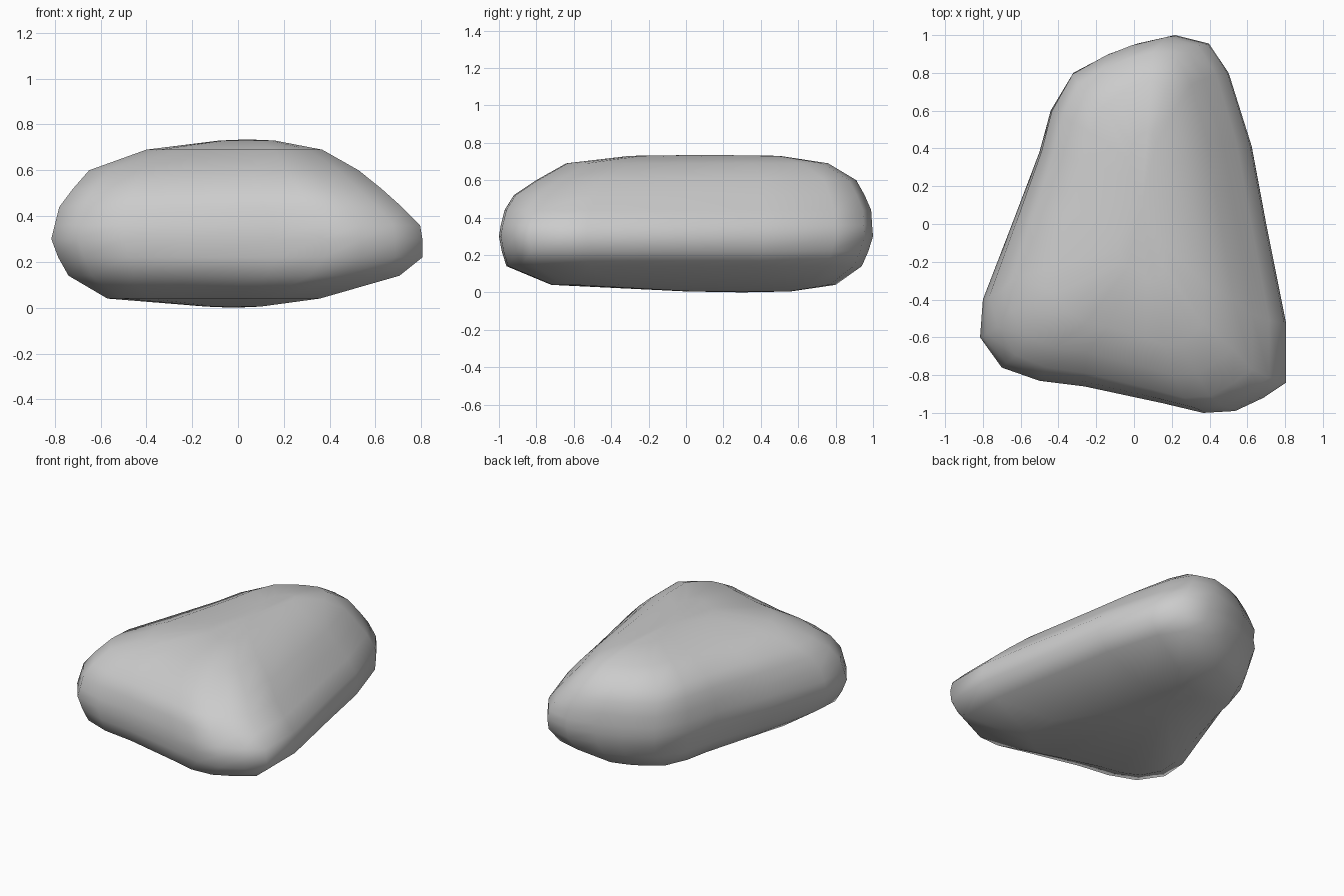
import bpy, bmesh

# Widest outline of the stone, seen from above
OUTLINE = [(0.22, 1.0), (0.02, 0.955), (-0.13, 0.9), (-0.32, 0.8), (-0.44, 0.6),
           (-0.5, 0.38), (-0.645, 0.0), (-0.8, -0.4), (-0.815, -0.6), (-0.7, -0.76),
           (-0.5, -0.83), (-0.26, -0.86), (0.16, -0.95), (0.37, -1.0), (0.54, -0.99),
           (0.69, -0.92), (0.81, -0.84), (0.81, -0.53), (0.7, 0.02), (0.625, 0.42),
           (0.505, 0.8), (0.4, 0.955)]

# Height, then the extents the outline is squeezed into: x min, x max, y min, y max
LAYERS = [(0.005, -0.14, 0.10, 0.0, 0.56),
          (0.04, -0.57, 0.36, -0.72, 0.80),
          (0.14, -0.74, 0.71, -0.96, 0.94),
          (0.22, -0.785, 0.81, -0.985, 0.975),
          (0.30, -0.815, 0.81, -1.0, 1.0),
          (0.36, -0.80, 0.80, -0.99, 0.995),
          (0.44, -0.78, 0.72, -0.97, 0.99),
          (0.52, -0.72, 0.63, -0.92, 0.955),
          (0.60, -0.65, 0.53, -0.80, 0.91),
          (0.69, -0.40, 0.37, -0.64, 0.76),
          (0.73, -0.08, 0.16, -0.30, 0.50)]


def fit(v, lo, hi, half):
    return lo + (v + half) / (2 * half) * (hi - lo)


# Stone body: stacked outlines joined by quads, closed with fans
bm = bmesh.new()
rings = [[bm.verts.new((fit(x, x0, x1, 0.815), fit(y, y0, y1, 1.0), z))
          for x, y in OUTLINE] for z, x0, x1, y0, y1 in LAYERS]
n = len(OUTLINE)
for a, b in zip(rings, rings[1:]):
    for i in range(n):
        j = (i + 1) % n
        bm.faces.new((a[i], a[j], b[j], b[i]))
bottom = bm.verts.new((-0.02, 0.3, 0.0))
top = bm.verts.new((0.04, 0.1, 0.735))
for i in range(n):
    j = (i + 1) % n
    bm.faces.new((bottom, rings[0][j], rings[0][i]))
    bm.faces.new((top, rings[-1][i], rings[-1][j]))
bmesh.ops.recalc_face_normals(bm, faces=bm.faces)
for f in bm.faces:
    f.smooth = True

mesh = bpy.data.meshes.new("stone")
bm.to_mesh(mesh)
bm.free()
bpy.context.collection.objects.link(bpy.data.objects.new("stone", mesh))
